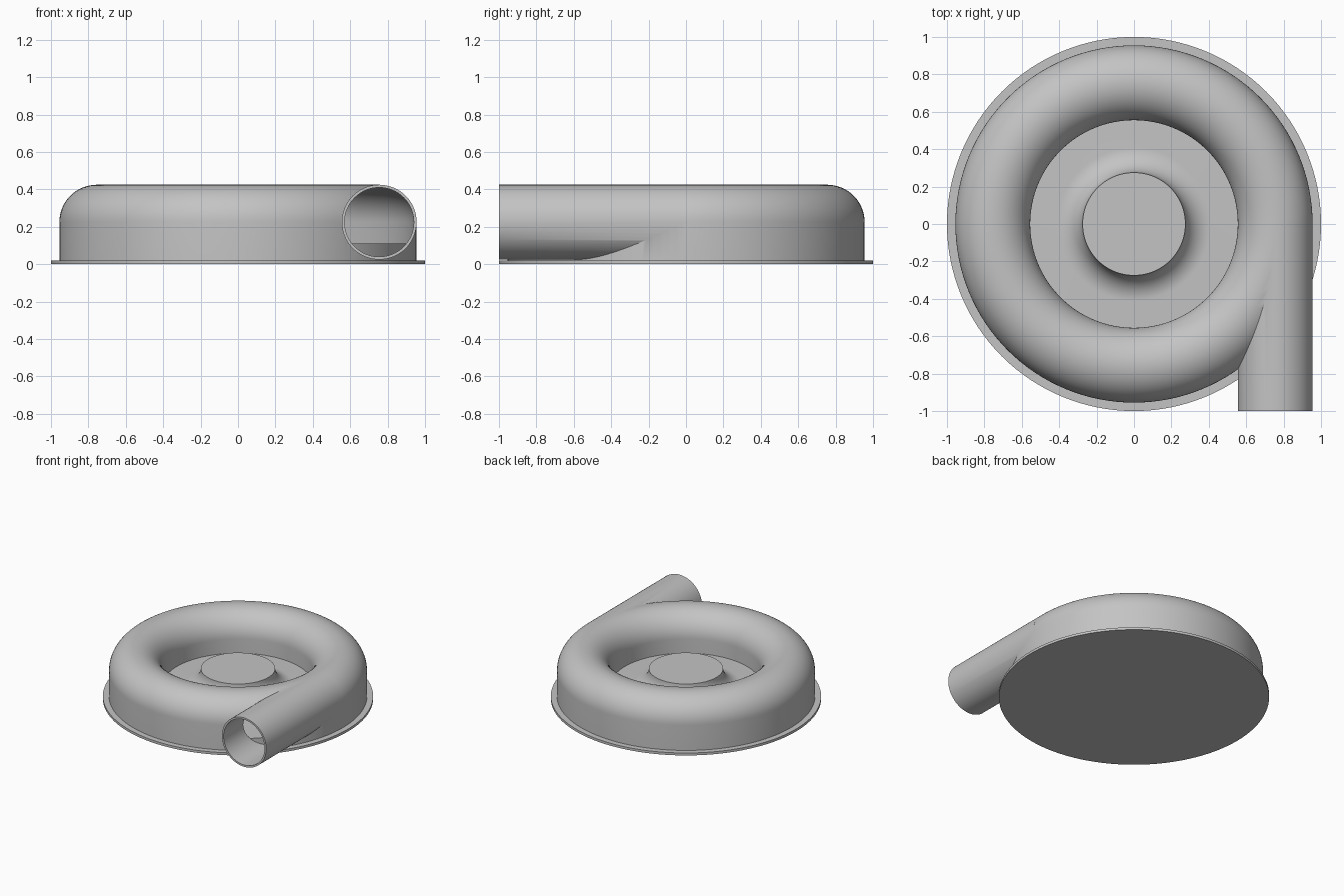
import bpy, bmesh, math
from mathutils import Matrix, Vector

cube = bpy.data.objects.get("Cube")
if cube:
    bpy.data.objects.remove(cube, do_unlink=True)

grey = bpy.data.materials.new("plain_grey")
grey.use_nodes = True
colour = (0.55, 0.55, 0.55, 1)
grey.diffuse_color = colour
grey.node_tree.nodes["Principled BSDF"].inputs["Base Color"].default_value = colour

SEGMENTS = 128
TUBE_X, TUBE_Z = 0.755, 0.225   # centre of the duct section
OUTER, INNER = 0.2, 0.185       # duct radii
FLOOR = 0.11


def add_object(name, bm):
    bmesh.ops.recalc_face_normals(bm, faces=bm.faces)
    mesh = bpy.data.meshes.new(name)
    bm.to_mesh(mesh)
    bm.free()
    mesh.materials.append(grey)
    obj = bpy.data.objects.new(name, mesh)
    bpy.context.collection.objects.link(obj)
    return obj


def lathe(name, profile, closed=False):
    """Revolve an (r, z) profile around the z axis."""
    bm = bmesh.new()
    verts = [bm.verts.new((r, 0, z)) for r, z in profile]
    pairs = list(zip(verts, verts[1:]))
    if closed:
        pairs.append((verts[-1], verts[0]))
    edges = [bm.edges.new(p) for p in pairs]
    bmesh.ops.spin(bm, geom=verts + edges, cent=(0, 0, 0), axis=(0, 0, 1),
                   angle=math.tau, steps=SEGMENTS, use_merge=False)
    bmesh.ops.remove_doubles(bm, verts=bm.verts, dist=1e-5)
    return add_object(name, bm)


def arc(cx, cz, radius, start, end, steps):
    angles = [math.radians(start + (end - start) * i / steps) for i in range(steps + 1)]
    return [(cx + radius * math.cos(a), cz + radius * math.sin(a)) for a in angles]


def duct_ring(name, radius, bottom):
    """Round-topped, straight-sided ring."""
    profile = [(TUBE_X + radius, bottom)]
    profile += arc(TUBE_X, TUBE_Z, radius, 0, 180, 32)
    profile.append((TUBE_X - radius, bottom))
    return lathe(name, profile, closed=True)


def pipe(name, radius, front, back):
    bm = bmesh.new()
    place = Matrix.Translation(Vector((TUBE_X, (front + back) / 2, TUBE_Z)))
    bmesh.ops.create_cone(bm, cap_ends=True, segments=64, radius1=radius, radius2=radius,
                          depth=back - front,
                          matrix=place @ Matrix.Rotation(math.pi / 2, 4, 'X'))
    return add_object(name, bm)


def combine(target, other, operation):
    mod = target.modifiers.new(operation.lower(), 'BOOLEAN')
    mod.operation, mod.object, mod.solver = operation, other, 'EXACT'
    bpy.context.view_layer.objects.active = target
    bpy.ops.object.modifier_apply(modifier=mod.name)
    bpy.data.objects.remove(other, do_unlink=True)


# Hollow ring duct with a tangential outlet pipe
housing = duct_ring("housing", OUTER, 0.01)
combine(housing, pipe("outlet", OUTER, -1, -0.02), 'UNION')
combine(housing, duct_ring("ring_void", INNER, -0.05), 'DIFFERENCE')
combine(housing, pipe("outlet_bore", INNER, -1.1, -0.01), 'DIFFERENCE')

# Inner floor with a flared central hub
fillet = 0.135
hub_floor = lathe("hub_floor", [(0, FLOOR + fillet)]
                  + arc(0.275 + fillet, FLOOR + fillet, fillet, 180, 270, 16)
                  + [(0.942, FLOOR), (0.942, 0.01), (0, 0.01)])

# Thin mounting flange
flange = lathe("base_flange", [(0, 0), (1, 0), (1, 0.02), (0, 0.02)])

bpy.ops.object.select_all(action='DESELECT')
for obj in (housing, hub_floor, flange):
    obj.select_set(True)
bpy.context.view_layer.objects.active = housing
bpy.ops.object.shade_smooth_by_angle(angle=math.radians(30))
